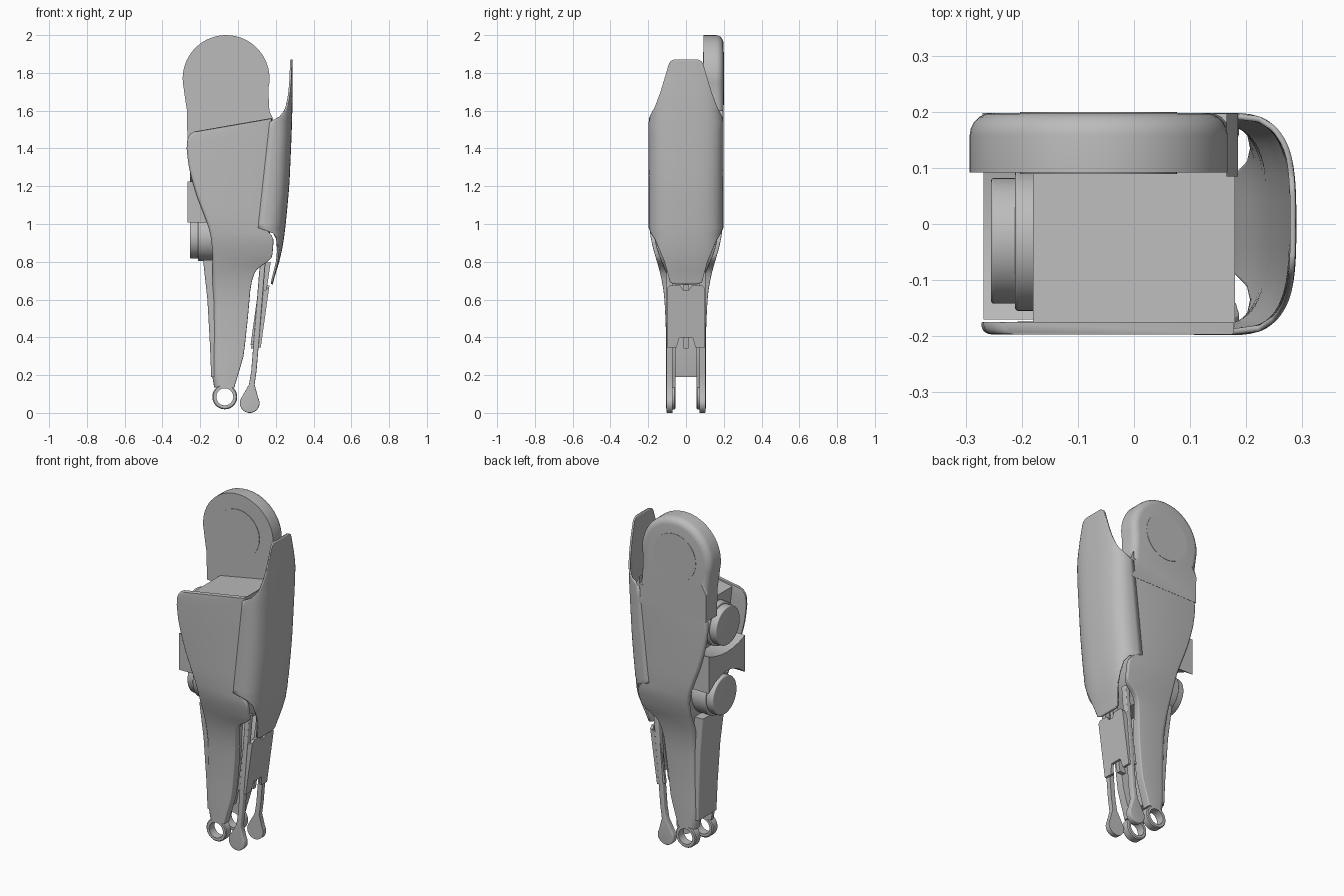
import bpy, bmesh, math
from mathutils import Vector

cube = bpy.data.objects.get("Cube")
if cube:
    bpy.data.objects.remove(cube)

grey = bpy.data.materials.new("satin_grey")
grey.use_nodes = True
GREY = (0.5, 0.5, 0.5, 1)
grey.diffuse_color = GREY
grey.node_tree.nodes["Principled BSDF"].inputs["Base Color"].default_value = GREY


def finish(name, bm, angle=35):
    bmesh.ops.recalc_face_normals(bm, faces=bm.faces[:])
    me = bpy.data.meshes.new(name)
    bm.to_mesh(me)
    bm.free()
    me.materials.append(grey)
    me.shade_smooth()
    me.set_sharp_from_angle(angle=math.radians(angle))
    ob = bpy.data.objects.new(name, me)
    bpy.context.scene.collection.objects.link(ob)
    return ob


def lerp(table, z):
    """Piecewise linear lookup in a list of (z, value)."""
    if z <= table[0][0]:
        return table[0][1]
    for (a, u), (b, v) in zip(table, table[1:]):
        if z <= b:
            return u + (v - u) * (z - a) / (b - a)
    return table[-1][1]


def soft(table, z, r=0.02):
    """Lookup averaged over a short span, to round the corners."""
    return sum(lerp(table, z + k * r / 2) for k in range(-2, 3)) / 5


def ring(x0, x1, y0, y1, radii, n=5):
    """Rounded rectangle; radii run from the (x0, y0) corner anticlockwise."""
    corners = ((x0, y0, 1, 1), (x1, y0, -1, 1), (x1, y1, -1, -1), (x0, y1, 1, -1))
    pts = []
    for i, ((x, y, sx, sy), r) in enumerate(zip(corners, radii)):
        for k in range(n + 1):
            a = math.pi + (i + k / n) * math.pi / 2
            pts.append((x + sx * r + r * math.cos(a), y + sy * r + r * math.sin(a)))
    return pts


def loft(name, rows):
    """Skin a list of (z, ring points) into a closed solid."""
    bm = bmesh.new()
    loops = [[bm.verts.new((x, y, z)) for x, y in pts] for z, pts in rows]
    n = len(loops[0])
    for a, b in zip(loops, loops[1:]):
        for i in range(n):
            bm.faces.new((a[i], a[(i + 1) % n], b[(i + 1) % n], b[i]))
    bm.faces.new(loops[0])
    bm.faces.new(loops[-1])
    # the upper rim sweeps up towards the shell
    for v in bm.verts:
        if v.co.z > 1.4 and v.co.x > 0:
            v.co.z += 0.065 * (v.co.x / 0.17) ** 2 * (v.co.z - 1.4) / 0.09
    return finish(name, bm)


def prism(name, pts, axis, a, b, round_if=None, radius=0.005):
    """Extrude a closed outline along x or y; bevel the rim edges chosen."""
    bm = bmesh.new()
    put = (lambda p, t: (t, p[0], p[1])) if axis == "x" else (lambda p, t: (p[0], t, p[1]))
    face = bm.faces.new([bm.verts.new(put(p, a)) for p in pts])
    top = bmesh.ops.extrude_face_region(bm, geom=[face])["geom"]
    shift = Vector(put((0, 0), b - a))
    bmesh.ops.translate(bm, vec=shift, verts=[g for g in top if isinstance(g, bmesh.types.BMVert)])
    if round_if:
        edges = [e for e in bm.edges if all(round_if(v.co) for v in e.verts)]
        bmesh.ops.bevel(bm, geom=edges, offset=radius, segments=5, profile=0.5, affect="EDGES")
    return finish(name, bm)


def arc(cx, cz, r, a0, a1, n=32):
    return [(cx + r * math.cos(math.radians(a0 + (a1 - a0) * k / n)),
             cz + r * math.sin(math.radians(a0 + (a1 - a0) * k / n))) for k in range(n + 1)]


def disc(name, x0, x1, y, z, r):
    return prism(name, arc(y, z, r, 0, 352.5, 47), "x", x0, x1,
                 lambda c: abs(c.x - x0) < 1e-5, 0.006)


# Silhouette of the link against height
WIDTH = [(0.2, .105), (.4, .105), (.6, .113), (.7, .126), (.8, .153), (.9, .184), (1, .196), (1.6, .197)]
LEFT = [(.135, -.12), (.17, -.138), (.85, -.135), (.95, -.145), (1.05, -.18), (1.15, -.22),
        (1.3, -.262), (1.4, -.272), (1.45, -.268), (1.475, -.255), (1.49, -.23)]
RIGHT = [(.135, -.02), (.2, 0), (.3, .03), (.5, .052), (.68, .068), (.75, .09), (.78, .12),
         (.81, .18), (.93, .19), (.97, .15), (1, .13), (1.25, .15), (1.5, .18)]
heights = [.135, .15, .17] + [.2 + .05 * k for k in range(11)] + \
          [.72 + .02 * k for k in range(16)] + [1.05 + .05 * k for k in range(8)] + [1.43, 1.45, 1.465, 1.478, 1.49]

# Front and back side plates, thicker where they become the fork
for name, s in (("front_side_plate", -1), ("back_side_plate", 1)):
    rows = []
    for z in heights:
        w = soft(WIDTH, z, .05)
        t = lerp([(.6, .05), (.85, .022)], z)
        y0, y1 = sorted((s * w, s * (w - t)))
        r = t * .8
        radii = (r, .006, .002, .002) if s < 0 else (.002, .002, .006, r)
        x0 = lerp(LEFT, z) if z > 1.4 else soft(LEFT, z, .04)
        rows.append((z, ring(x0, soft(RIGHT, z, .02), y0, y1, radii)))
    loft(name, rows)

# Core housing between the plates
CORE = [(.74, -.12, .07), (.8, -.13, .12), (.86, -.13, .165), (1, -.12, .17), (1.2, -.15, .17),
        (1.4, -.17, .175), (1.488, -.18, .18)]
loft("core_housing", [(z, ring(a, b, .006 - lerp(WIDTH, z), lerp(WIDTH, z) - .006, (.002, .012, .012, .002)))
                      for z, a, b in CORE])

# Web joining the lower fork arms
loft("fork_web", [(z, ring(a, b, -w, w, (.012, .004, .004, .012))) for z, a, b, w in
                  ((.19, -.142, -.05, .09), (.35, -.148, -.02, .092), (.6, -.162, -.02, .098), (.81, -.185, -.03, .105))])

# Bearing eyes at the fork ends
for name, s in (("front_fork_eye", -1), ("back_fork_eye", 1)):
    bm = bmesh.new()
    loops = [[bm.verts.new((x, s * y, z)) for x, z in arc(-.07, .085, r, 0, 352.5, 47)]
             for r, y in ((.045, .055), (.06, .055), (.066, .06), (.066, .1), (.061, .105), (.045, .105))]
    for a, b in zip(loops, loops[1:] + loops[:1]):
        for i in range(48):
            j = (i + 1) % 48
            bm.faces.new((a[i], a[j], b[j], b[i]))
    finish(name, bm)

# Round upper arm with a softened back rim
head = arc(-.063, 1.77, .23, -12, 192) + [(-.278, 1.65), (-.27, 1.6), (-.268, 1.44), (.178, 1.44), (.18, 1.53),
                                         (.168, 1.57), (.163, 1.65)]
prism("upper_arm", head, "y", .092, .198, lambda c: c.y > .19 and c.z > 1.46, .04)
for name, y in (("arm_cap_front", .089), ("arm_cap_back", .197)):
    prism(name, arc(-.063, 1.77, .14, 0, 352.5, 47), "y", y, y + .003)

# Raised lip from the arm down to the shell
prism("arm_lip", [(.165, 1.5), (.185, 1.5), (.185, 1.56), (.165, 1.6)], "y", .085, .197)

# Curved outer shell
SHELL_W = [(.68, .06), (.692, .085), (.75, .1), (.8, .114), (.92, .165), (.95, .185), (.98, .198), (1.54, .198),
           (1.57, .192), (1.62, .165), (1.7, .135), (1.8, .105), (1.85, .09), (1.863, .08), (1.872, .06)]
SHELL_OUT = [(.68, .178), (.8, .222), (.95, .248), (1.2, .272), (1.5, .285), (1.7, .29), (1.87, .288)]
SHELL_IN = [(.68, .09), (1, .108), (1.25, .135), (1.55, .168), (1.87, .18)]
zs = sorted({z for z, _ in SHELL_W} | {1 + .06 * k for k in range(9)} | {.72, .86, 1.6, 1.66, 1.75})
bm = bmesh.new()
grid = []
for z in zs:
    full, p = .198, .65
    amax = math.asin(min(1, (lerp(SHELL_W, z) / full) ** (1 / p)))
    xo, xi = soft(SHELL_OUT, z, .06), lerp(SHELL_IN, z)
    line = []
    for k in range(-16, 17):
        a = amax * k / 16
        line.append(bm.verts.new((xi + (xo - xi) * max(0, math.cos(a)) ** p,
                                  math.copysign(full * abs(math.sin(a)) ** p, k), z)))
    grid.append(line)
for a, b in zip(grid, grid[1:]):
    for i in range(32):
        bm.faces.new((a[i], a[i + 1], b[i + 1], b[i]))
shell = finish("outer_shell", bm, 50)
solid = shell.modifiers.new("thickness", "SOLIDIFY")
solid.thickness = .01
solid.offset = -1

# Drive motors set in the open side
for name, z in (("upper_motor", 1.33), ("lower_motor", .93)):
    y = -.03 if z > 1 else 0
    disc(name + "_cap", -.255, -.2, y, z, .112)
    disc(name + "_flange", -.212, -.11, y, z, .125)

# Strut bridging the side plates between the motors
curve = [(y, 1.03 + 2.5 * y * y * -1 + .05) for y in (-.17, -.11, -.05, 0, .05, .11, .17)]
strut = curve + [(y, 1.19 + 1.2 * y * y) for y in (.17, .11, .05, 0, -.05, -.11, -.17)]
prism("motor_strut", strut, "x", -.268, -.12)

# Linkage cover plate with a notched lower edge, leaning outwards
cover = [(-.1, .345), (-.05, .345), (-.035, .4), (.035, .4), (.05, .345), (.1, .345), (.1, .66), (.085, .675),
         (.03, .675), (.015, .65), (-.015, .65), (-.03, .675), (-.085, .675), (-.1, .66)]


def lean(ob):
    for v in ob.data.vertices:
        v.co.x += .14 * (v.co.z - .35)


lean(prism("linkage_cover", cover, "x", .105, .121))
for name, s in (("front_cover_flange", -1), ("back_cover_flange", 1)):
    lean(prism(name, [(s * .1, .36), (s * .085, .36), (s * .085, .65), (s * .1, .65)], "x", .065, .112))
lean(prism("linkage_pin", [(-.012, .34), (.012, .34), (.012, .8), (-.012, .8)], "x", .07, .11))

# Paired push rods with round ends
for name, s in (("front_push_rod", -1), ("back_push_rod", 1)):
    rod = arc(.062, .052, .052, 150, 390) + [(.088, .15), (.098, .22), (.148, .82), (.118, .82), (.07, .22), (.058, .15)]
    y0, y1 = sorted((s * .072, s * .104))
    prism(name, rod, "y", y0, y1, lambda c, s=s: c.y * s > .1, .006)
